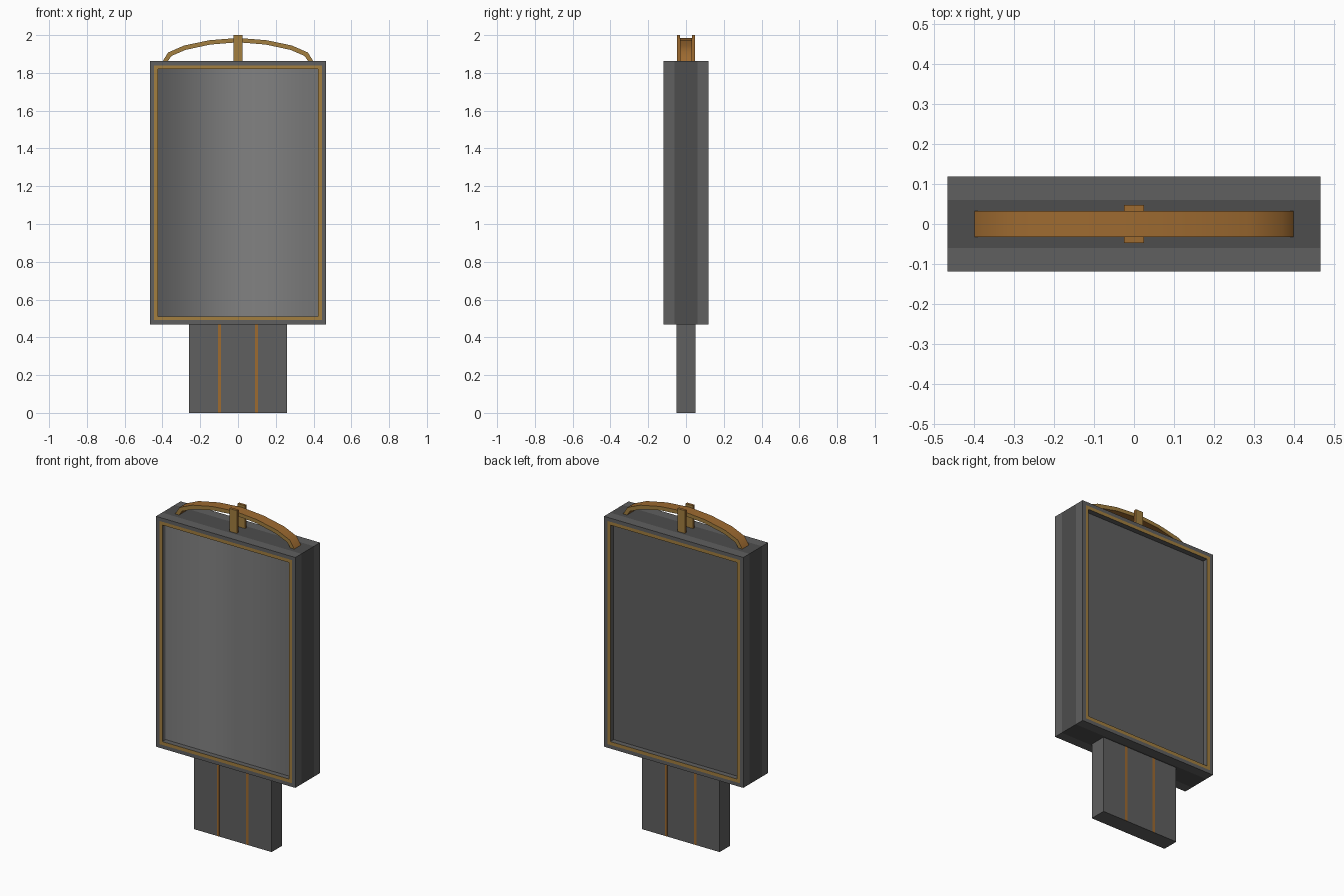
import bpy, bmesh

if "Cube" in bpy.data.objects:
    bpy.data.objects.remove(bpy.data.objects["Cube"])


def material(name, rgb):
    m = bpy.data.materials.new(name)
    m.diffuse_color = (*rgb, 1)
    m.use_nodes = True
    m.node_tree.nodes["Principled BSDF"].inputs["Base Color"].default_value = m.diffuse_color
    return m


DARK = material("dark_grey", (0.115, 0.115, 0.115))
BAND = material("darker_grey", (0.075, 0.075, 0.075))
SCREEN = material("screen_grey", (0.22, 0.22, 0.22))
GOLD = material("gold", (0.36, 0.21, 0.05))
BRONZE = material("bronze", (0.34, 0.145, 0.03))


def finish(name, bm, mats):
    bmesh.ops.recalc_face_normals(bm, faces=bm.faces)
    me = bpy.data.meshes.new(name)
    bm.to_mesh(me)
    bm.free()
    for m in mats:
        me.materials.append(m)
    ob = bpy.data.objects.new(name, me)
    bpy.context.collection.objects.link(ob)
    return ob


def box(name, x, y, z, mats):
    """Box from (min, max) ranges; a second material goes on front and back."""
    bm = bmesh.new()
    bmesh.ops.create_cube(bm, size=1)
    for v in bm.verts:
        for i, (lo, hi) in enumerate((x, y, z)):
            v.co[i] = (lo + hi) / 2 + v.co[i] * (hi - lo)
    bm.normal_update()
    if len(mats) > 1:
        for f in bm.faces:
            f.material_index = int(abs(f.normal.y) > 0.5)
    return finish(name, bm, mats)


# Display case: rectangular loops bridged from front screen round to back panel
Z_MID = 1.1655
HX, HZ = 0.466, 0.6965
loops = [  # y, inset from the outer edge, material of the band to the next loop
    (-0.086, 0.042, 0), (-0.118, 0.042, 2), (-0.118, 0.022, 0),
    (-0.118, 0, 0), (-0.06, 0, 1), (0.06, 0, 0),
    (0.118, 0, 0), (0.118, 0.022, 2), (0.118, 0.042, 0), (0.086, 0.042, 0)]
bm = bmesh.new()
rings = []
for y, inset, _ in loops:
    a, b = HX - inset, HZ - inset
    rings.append([bm.verts.new((sx * a, y, Z_MID + sz * b))
                  for sx, sz in ((-1, -1), (1, -1), (1, 1), (-1, 1))])
for k in range(len(rings) - 1):
    for i in range(4):
        j = (i + 1) % 4
        f = bm.faces.new((rings[k][i], rings[k][j],
                          rings[k + 1][j], rings[k + 1][i]))
        f.material_index = loops[k][2]
        f.smooth = k == 0 and i in (1, 3)  # screen blends into its side walls
bm.faces.new(rings[-1])
screen = bm.faces.new(rings[0])
screen.material_index = 3
screen.smooth = True
finish("display_case", bm, (DARK, BAND, GOLD, SCREEN))

# Stand with two inlaid strips
box("stand", (-0.26, 0.26), (-0.05, 0.05), (0, 0.475), (DARK,))
for s, side in ((-1, "left"), (1, "right")):
    box(f"stand_strip_{side}", (s * 0.098 - 0.008, s * 0.098 + 0.008),
        (-0.0515, 0.0515), (0.001, 0.469), (BRONZE,))

# Arched handle on top
outer = [(0.40, 1.86), (0.37, 1.908), (0.285, 1.945), (0.15, 1.973), (0, 1.985)]
inner = [(0.373, 1.86), (0.352, 1.89), (0.277, 1.922), (0.147, 1.95), (0, 1.962)]


def mirrored(half):
    return [(-x, z) for x, z in half] + half[-2::-1]


bm = bmesh.new()
sections = []
for (xo, zo), (xi, zi) in zip(mirrored(outer), mirrored(inner)):
    sections.append([bm.verts.new(c) for c in (
        (xo, -0.032, zo), (xo, 0.032, zo), (xi, 0.032, zi), (xi, -0.032, zi))])
for s, t in zip(sections, sections[1:]):
    for i in range(4):
        j = (i + 1) % 4
        f = bm.faces.new((s[i], s[j], t[j], t[i]))
        f.material_index = i % 2
bm.faces.new(sections[0])
bm.faces.new(sections[-1])
arch = finish("arch", bm, (BRONZE, GOLD))
bpy.context.view_layer.objects.active = arch
arch.select_set(True)
bpy.ops.object.shade_smooth_by_angle(angle=0.7)

# Two clasp posts either side of the arch
for lo, hi, side in ((-0.047, -0.031, "front"), (0.031, 0.047, "back")):
    box(f"clasp_{side}", (-0.025, 0.025), (lo, hi), (1.86, 2.0), (BRONZE, GOLD))
